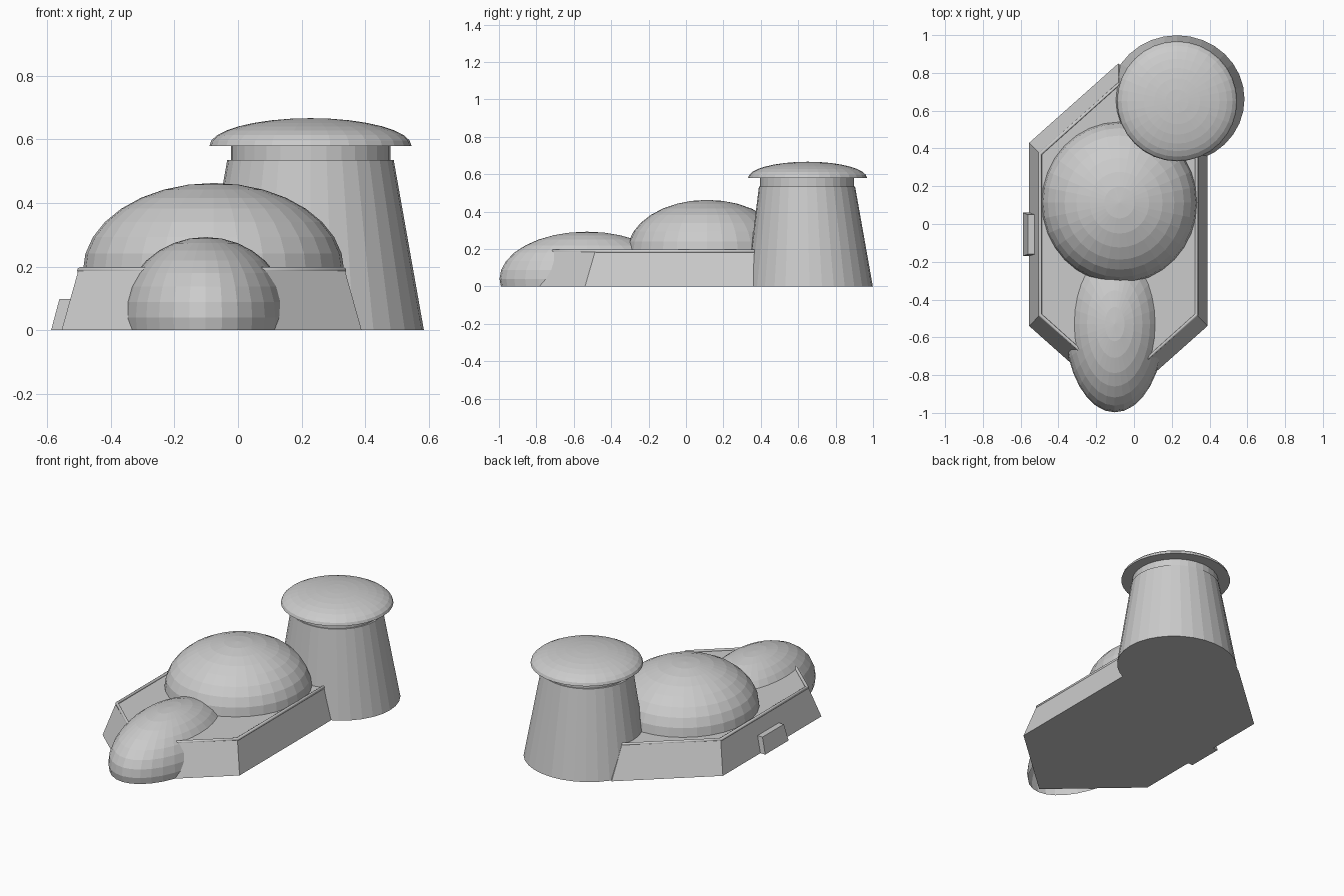
import bpy, bmesh, math

if "Cube" in bpy.data.objects:
    bpy.data.objects.remove(bpy.data.objects["Cube"])


def make(name, bm):
    bmesh.ops.recalc_face_normals(bm, faces=bm.faces)
    me = bpy.data.meshes.new(name)
    bm.to_mesh(me)
    bm.free()
    ob = bpy.data.objects.new(name, me)
    bpy.context.collection.objects.link(ob)
    return ob


def loft(name, loops, cap=True):
    """Bridge loops of 3D points, closing both ends when asked."""
    bm = bmesh.new()
    rows = [[bm.verts.new(p) for p in lp] for lp in loops]
    n = len(rows[0])
    for a, b in zip(rows, rows[1:]):
        for i in range(n):
            j = (i + 1) % n
            bm.faces.new((a[i], a[j], b[j], b[i]))
    if cap:
        bm.faces.new(rows[0][::-1])
        bm.faces.new(rows[-1])
    return make(name, bm)


def ring(cx, cy, z, rx, ry, n=32):
    return [(cx + rx * math.cos(2 * math.pi * i / n),
             cy + ry * math.sin(2 * math.pi * i / n), z) for i in range(n)]


def dome(name, c, r, cut, fill=False):
    """Upper part of an ellipsoid, cut flat at height cut."""
    bm = bmesh.new()
    bmesh.ops.create_uvsphere(bm, u_segments=32, v_segments=16, radius=1)
    for v in bm.verts:
        v.co = [c[k] + r[k] * v.co[k] for k in range(3)]
    res = bmesh.ops.bisect_plane(bm, geom=bm.verts[:] + bm.edges[:] + bm.faces[:],
                                 dist=1e-5, plane_co=(0, 0, cut),
                                 plane_no=(0, 0, 1), clear_inner=True)
    if fill:
        bmesh.ops.holes_fill(bm, edges=[e for e in bm.edges if e.is_boundary], sides=0)
    return make(name, bm)


def hexagon(s, z):
    cx, cy, w, h, a = -0.083, -0.055, 0.472, 0.485, 0.905
    pts = [(w, -h), (w, h), (0, a), (-w, h), (-w, -h), (0, -a)]
    return [(cx + s * x, cy + s * y, z) for x, y in pts]


# Long hexagonal base with sloping walls
loft("base", [hexagon(1, 0), hexagon(0.889, 0.187)])

# Rounded rim around the roof edge
cu = bpy.data.curves.new("roof_rim", 'CURVE')
cu.dimensions = '3D'
sp = cu.splines.new('POLY')
sp.points.add(5)
for p, co in zip(sp.points, hexagon(0.878, 0.188)):
    p.co = (*co, 1)
sp.use_cyclic_u = True
cu.bevel_depth = 0.010
cu.bevel_resolution = 2
bpy.context.collection.objects.link(bpy.data.objects.new("roof_rim", cu))

# Main dome and low front dome
dome("main_dome", (-0.077, 0.113, 0.187), (0.411, 0.427, 0.276), 0.187)
dome("front_dome", (-0.102, -0.53, 0.04), (0.264, 0.467, 0.253), 0.0)

# Tapered tower, neck and domed cap
loft("tower", [ring(0.228, 0.661, 0, 0.357, 0.338),
               ring(0.228, 0.647, 0.535, 0.262, 0.257)])
loft("tower_neck", [ring(0.229, 0.647, 0.53, 0.251, 0.251),
                    ring(0.229, 0.647, 0.585, 0.251, 0.251)])
dome("tower_cap", (0.228, 0.65, 0.58), (0.318, 0.318, 0.087), 0.58, True)

# Side door block
loft("side_door", [
    [(-0.588, -0.17, 0), (-0.45, -0.17, 0), (-0.45, 0.06, 0), (-0.588, 0.06, 0)],
    [(-0.562, -0.16, 0.098), (-0.45, -0.16, 0.098),
     (-0.45, 0.05, 0.098), (-0.562, 0.05, 0.098)]])
